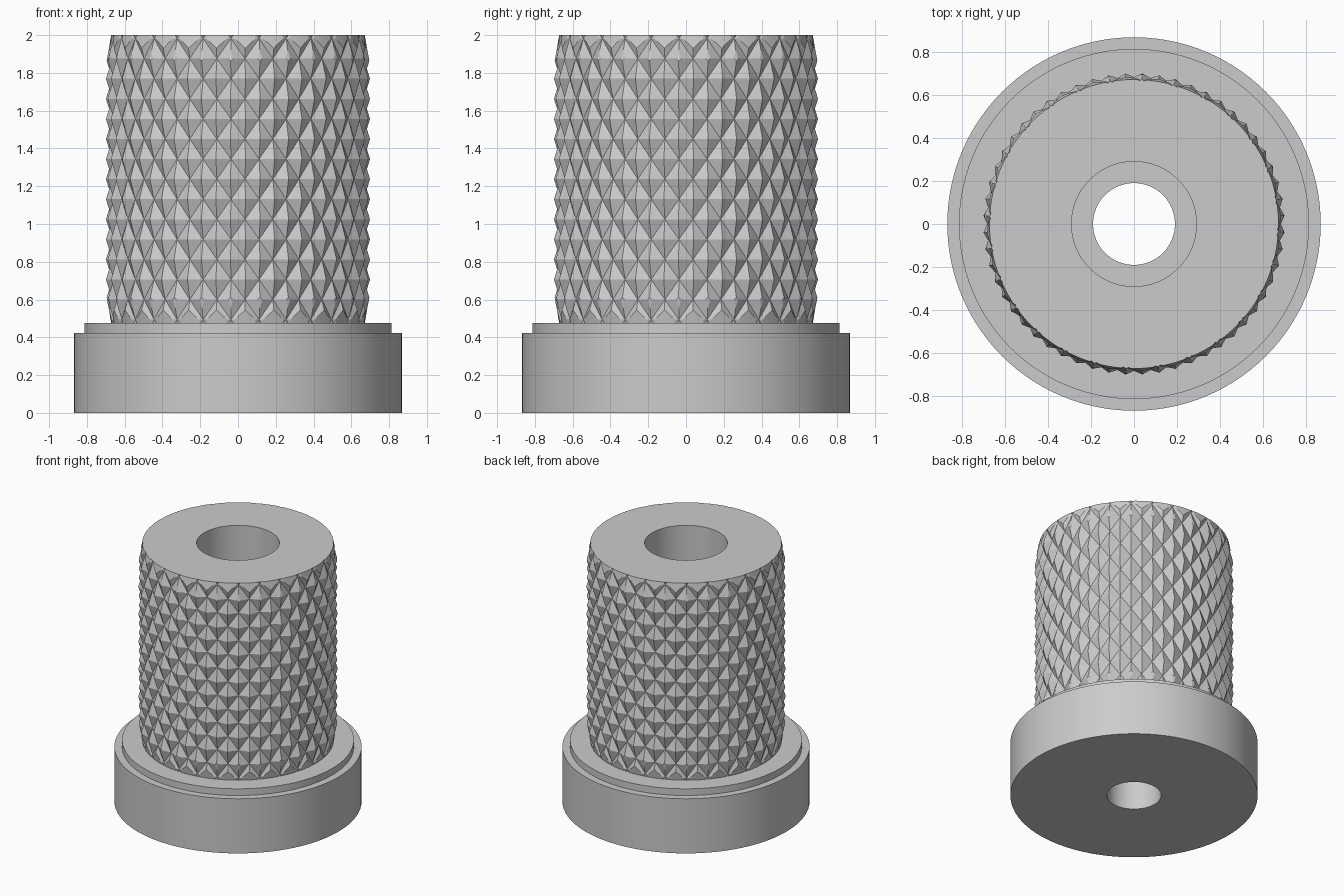
import bpy, bmesh, math

cube = bpy.data.objects.get("Cube")
if cube:
    bpy.data.objects.remove(cube, do_unlink=True)

metal = bpy.data.materials.new("plain grey metal")
metal.use_nodes = True
GREY = (0.6, 0.6, 0.6, 1)
metal.diffuse_color = GREY
metal.node_tree.nodes["Principled BSDF"].inputs["Base Color"].default_value = GREY

SEGMENTS = 112
TEETH = 28                 # pyramids around one row
STEP = math.pi / TEETH     # half a pyramid
ROW = 0.1063               # half a pyramid in height
BOTTOM, TOP = 0.475, 2.0
MIDDLE = (BOTTOM + TOP) / 2
TIP, VALLEY = 0.70, 0.667
BORE, PIN = 0.29, 0.19


def finish(name, bm):
    bmesh.ops.recalc_face_normals(bm, faces=bm.faces)
    mesh = bpy.data.meshes.new(name)
    bm.to_mesh(mesh)
    bm.free()
    mesh.materials.append(metal)
    obj = bpy.data.objects.new(name, mesh)
    bpy.context.collection.objects.link(obj)
    return obj


def select(obj):
    bpy.ops.object.select_all(action='DESELECT')
    obj.select_set(True)
    bpy.context.view_layer.objects.active = obj


def ring(bm, radius, z):
    return [bm.verts.new((radius * math.cos(a), radius * math.sin(a), z))
            for a in (2 * math.pi * i / SEGMENTS for i in range(SEGMENTS))]


def lathe(name, profile, closed):
    bm = bmesh.new()
    rings = [ring(bm, r, z) for r, z in profile]
    pairs = list(zip(rings, rings[1:]))
    if closed:
        pairs.append((rings[-1], rings[0]))
    for low, high in pairs:
        for i in range(SEGMENTS):
            j = (i + 1) % SEGMENTS
            bm.faces.new((low[i], low[j], high[j], high[i]))
    return finish(name, bm)


# Base collar with a stepped lip, a pin hole and the floor of the bore
collar = lathe("base_collar", [
    (BORE, BOTTOM), (BORE, 0.45), (PIN, 0.45), (PIN, 0), (0.867, 0),
    (0.867, 0.423), (0.813, 0.423), (0.813, BOTTOM), (0.66, BOTTOM)], False)
select(collar)
bpy.ops.object.shade_smooth_by_angle(angle=math.radians(30))

# Knurled grip: a grid of tips and valleys, taller than needed
bm = bmesh.new()
rows = range(-8, 9)
grid = {}
for k in rows:
    for i in range(2 * TEETH):
        r = TIP if (i + k) % 2 == 0 else VALLEY
        a = -math.pi / 2 + (i - 0.5) * STEP
        grid[i, k] = bm.verts.new((r * math.cos(a), r * math.sin(a), MIDDLE + k * ROW))
for k in rows[:-1]:
    for i in range(2 * TEETH):
        j = (i + 1) % (2 * TEETH)
        a, b, c, d = grid[i, k], grid[j, k], grid[j, k + 1], grid[i, k + 1]
        # Grooves run from valley to valley
        if (i + k) % 2 == 0:
            tris = (a, b, d), (b, c, d)
        else:
            tris = (a, b, c), (a, c, d)
        for tri in tris:
            bm.faces.new(tri)
for k in (rows[0], rows[-1]):
    bm.faces.new([grid[i, k] for i in range(2 * TEETH)])
grip = finish("knurled_grip", bm)

# Tube with tapered ends that trims the knurl
trim = lathe("grip_trim", [
    (BORE, BOTTOM), (0.671, BOTTOM), (0.71, BOTTOM + 0.21),
    (0.71, TOP - 0.21), (0.671, TOP), (BORE, TOP)], True)
trim.hide_render = True

select(grip)
cut = grip.modifiers.new("trim_ends", 'BOOLEAN')
cut.operation = 'INTERSECT'
cut.solver = 'EXACT'
cut.object = trim
bpy.ops.object.modifier_apply(modifier=cut.name)
bpy.data.objects.remove(trim, do_unlink=True)

# Drop the hidden underside that meets the collar
bm = bmesh.new()
bm.from_mesh(grip.data)
hidden = [f for f in bm.faces if all(abs(v.co.z - BOTTOM) < 0.001 for v in f.verts)]
bmesh.ops.delete(bm, geom=hidden, context='FACES')
bm.to_mesh(grip.data)
bm.free()
bpy.ops.object.shade_smooth_by_angle(angle=math.radians(6))
